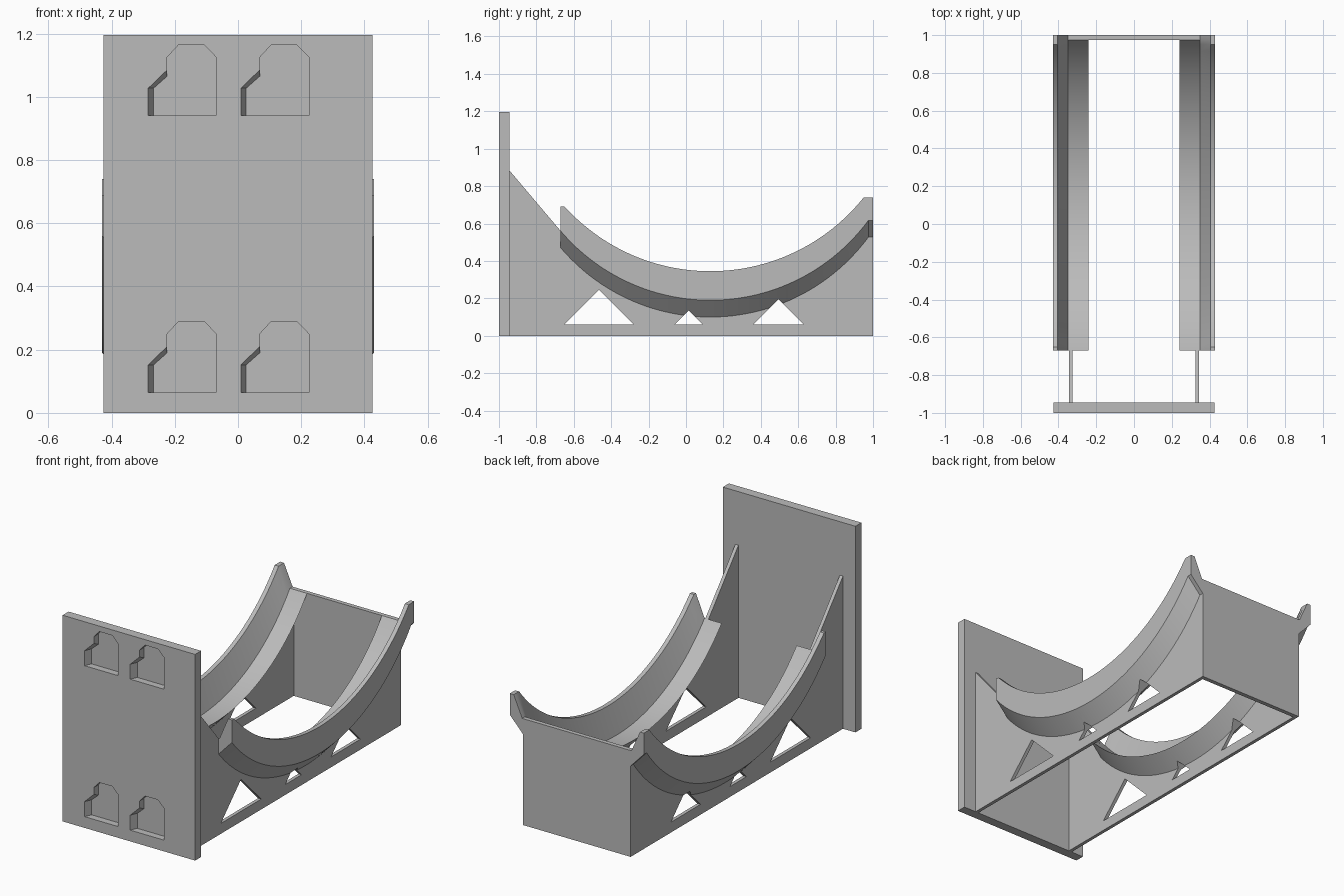
import bpy, bmesh, math

cube = bpy.data.objects.get("Cube")
if cube:
    bpy.data.objects.remove(cube, do_unlink=True)

GREY = (0.5, 0.5, 0.5, 1)
mat = bpy.data.materials.new("matte grey")
mat.use_nodes = True
mat.diffuse_color = GREY
mat.node_tree.nodes["Principled BSDF"].inputs["Base Color"].default_value = GREY


def loft(name, rings):
    """Closed solid through a list of rings with equal point counts."""
    bm = bmesh.new()
    rows = [[bm.verts.new(p) for p in ring] for ring in rings]
    n = len(rows[0])
    for a, b in zip(rows, rows[1:]):
        for i in range(n):
            j = (i + 1) % n
            bm.faces.new((a[i], a[j], b[j], b[i]))
    bm.faces.new(rows[0][::-1])
    bm.faces.new(rows[-1])
    bmesh.ops.recalc_face_normals(bm, faces=bm.faces)
    mesh = bpy.data.meshes.new(name)
    bm.to_mesh(mesh)
    bm.free()
    mesh.materials.append(mat)
    obj = bpy.data.objects.new(name, mesh)
    bpy.context.collection.objects.link(obj)
    return obj


def slab_x(name, outline, x0, x1):
    return loft(name, [[(x, y, z) for y, z in outline] for x in (x0, x1)])


def box(name, x, y0, y1, z1):
    return slab_x(name, [(y0, 0), (y1, 0), (y1, z1), (y0, z1)], -x, x)


def cut(obj, cutters):
    for c in cutters:
        c.hide_render = True
        c.hide_set(True)
        m = obj.modifiers.new("cut", 'BOOLEAN')
        m.operation = 'DIFFERENCE'
        m.solver = 'EXACT'
        m.object = c


def mirror_x(obj):
    obj.modifiers.new("mirror", 'MIRROR').use_axis[0] = True


def apply_all(obj, smooth=False):
    bpy.ops.object.select_all(action='DESELECT')
    obj.select_set(True)
    bpy.context.view_layer.objects.active = obj
    for m in list(obj.modifiers):
        bpy.ops.object.modifier_apply(modifier=m.name)
    if smooth:
        bpy.ops.object.shade_smooth_by_angle(angle=math.radians(20))


# Cradle arc: height gained along y above its lowest point
R, Y_MID, Y_FRONT, Y_PANEL = 1.05, 0.13, -0.67, 0.975


def rise(y):
    d = min(y, Y_PANEL) - Y_MID
    return R - math.sqrt(R * R - d * d)


def lip_height(y):
    d = y - Y_MID
    return min(0.345 + R - math.sqrt(R * R - d * d), 0.69 if y < 0 else 0.74)


STEPS = 48
ys = [Y_FRONT, -0.65] + [-0.65 + 1.6 * i / STEPS for i in range(1, STEPS + 1)] + [Y_PANEL, 1]

# Front plate with four keyed pockets
plate = box("front_plate", 0.425, -1, -0.945, 1.195)
mouth = [(0, 0), (0.215, 0), (0.215, 0.185), (0.178, 0.223),
         (0.095, 0.223), (0.06, 0.185), (0.06, 0.145), (0, 0.087)]
floor = list(mouth)
floor[0], floor[6], floor[7] = (0.017, 0), (0.06, 0.125), (0.017, 0.087)
pockets = []
for px in (-0.284, 0.009):
    for pz in (0.065, 0.94):
        def ring(shape, y):
            return [(px + x, y, pz + z) for x, z in shape]
        pockets.append(loft("pocket_cutter", [ring(mouth, -1.02), ring(mouth, -1), ring(floor, -0.96)]))
cut(plate, pockets)
apply_all(plate)

# Triangular holes running through both sides
holes = []
for y, half in ((-0.465, 0.185), (0.015, 0.075), (0.495, 0.135)):
    tri = [(y - half, 0.06), (y + half, 0.06), (y, 0.06 + half)]
    holes.append(slab_x("hole_cutter", tri, -0.6, 0.6))

# Side walls, their tops hidden inside the rails
outline = [(1, 0), (-0.945, 0), (-0.945, 0.885), (Y_FRONT, 0.56)]
outline += [(y, rise(y) + 0.16) for y in ys]
walls = slab_x("side_walls", outline, 0.325, 0.345)
mirror_x(walls)
cut(walls, holes)
apply_all(walls)

# Curved rails: inner shelf, raised outer lip, tapered underside
rings = []
for y in ys:
    h, top = rise(y), lip_height(y)
    rings.append([(0.24, y, 0.19 + h), (0.35, y, 0.19 + h), (0.405, y, top), (0.43, y, top),
                  (0.43, y, 0.19 + h), (0.345, y, 0.10 + h), (0.325, y, 0.10 + h)])
rails = loft("curved_rails", rings)
mirror_x(rails)
cut(rails, holes)
apply_all(rails, smooth=True)

# Rear panel closing the cradle
box("rear_panel", 0.345, Y_PANEL, 1, 0.19 + rise(1))

for helper in pockets + holes:
    bpy.data.objects.remove(helper, do_unlink=True)
